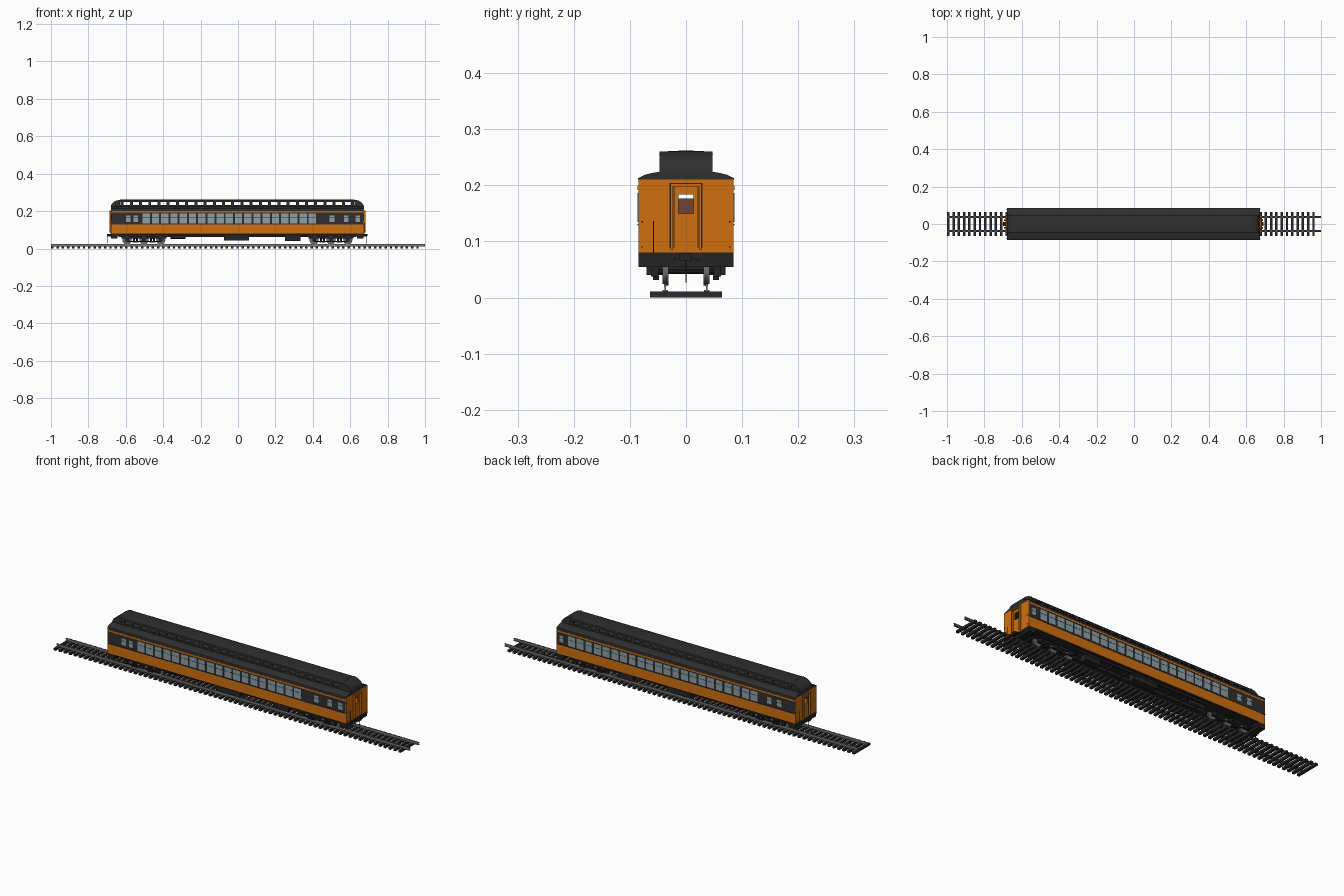
import bpy, bmesh, math
from mathutils import Matrix, Vector

cube = bpy.data.objects.get("Cube")
if cube:
    bpy.data.objects.remove(cube)


def material(name, r, g, b):
    m = bpy.data.materials.new(name)
    m.use_nodes = True
    m.diffuse_color = (r, g, b, 1)
    m.node_tree.nodes["Principled BSDF"].inputs["Base Color"].default_value = (r, g, b, 1)
    return m


ORANGE = material("orange paint", 0.63, 0.16, 0.005)
DARK = material("dark grey paint", 0.028, 0.028, 0.028)
BLACK = material("underframe black", 0.018, 0.018, 0.018)
GLASS = material("window glass", 0.27, 0.35, 0.39)
STEEL = material("wheel steel", 0.15, 0.14, 0.13)
RAIL = material("rail steel", 0.2, 0.19, 0.19)
TIE = material("dark timber", 0.026, 0.024, 0.022)
BROWN = material("brown interior", 0.17, 0.055, 0.035)


class Part:
    """Collects simple solids into one named object."""

    def __init__(self, name, mat):
        self.name, self.mat, self.bm = name, mat, bmesh.new()

    def box(self, x0, x1, y0, y1, z0, z1):
        centre = Vector((x0 + x1, y0 + y1, z0 + z1)) / 2
        size = Matrix.Diagonal((abs(x1 - x0), abs(y1 - y0), abs(z1 - z0), 1))
        bmesh.ops.create_cube(self.bm, size=1, matrix=Matrix.Translation(centre) @ size)

    def cylinder(self, centre, radius, length, axis="Y", sides=20, tip=None):
        turn = {"X": Matrix.Rotation(math.pi / 2, 4, "Y"),
                "Y": Matrix.Rotation(math.pi / 2, 4, "X"), "Z": Matrix()}[axis]
        bmesh.ops.create_cone(self.bm, cap_ends=True, segments=sides, radius1=radius,
                              radius2=radius if tip is None else tip, depth=length,
                              matrix=Matrix.Translation(centre) @ turn)

    def extrude(self, points, offset):
        face = self.bm.faces.new([self.bm.verts.new(p) for p in points])
        new = bmesh.ops.extrude_face_region(self.bm, geom=[face])["geom"]
        bmesh.ops.translate(self.bm, vec=offset,
                            verts=[v for v in new if isinstance(v, bmesh.types.BMVert)])

    def done(self, smooth=False):
        bmesh.ops.recalc_face_normals(self.bm, faces=self.bm.faces[:])
        mesh = bpy.data.meshes.new(self.name)
        self.bm.to_mesh(mesh)
        self.bm.free()
        mesh.materials.append(self.mat)
        ob = bpy.data.objects.new(self.name, mesh)
        bpy.context.collection.objects.link(ob)
        if smooth:
            bpy.ops.object.select_all(action="DESELECT")
            ob.select_set(True)
            bpy.context.view_layer.objects.active = ob
            bpy.ops.object.shade_smooth_by_angle(angle=math.radians(35))


X0, X1, W, CW = -0.68, 0.673, 0.085, 0.047     # body ends, half widths
MID = (X0 + X1) / 2
SIDES = (-1, 1)

# Track
ties = Part("track_ties", TIE)
for i in range(70):
    x = -0.993 + i * 0.0283
    ties.box(x - 0.0065, x + 0.0065, -0.064, 0.064, 0, 0.011)
ties.done()
rails = Part("track_rails", RAIL)
for s in SIDES:
    rails.box(-1, 1, s * 0.037 - 0.005, s * 0.037 + 0.005, 0.011, 0.013)
    rails.box(-1, 1, s * 0.037 - 0.001, s * 0.037 + 0.001, 0.013, 0.02)
    rails.box(-1, 1, s * 0.037 - 0.0025, s * 0.037 + 0.0025, 0.02, 0.024)
rails.done()

# Side walls in painted bands, kept hollow behind
for name, mat, z0, z1, out in (("lower_side_panels", ORANGE, 0.08, 0.129, 0),
                               ("window_band", DARK, 0.129, 0.192, 0),
                               ("upper_stripe", ORANGE, 0.192, 0.2, 0.001),
                               ("letterboard", DARK, 0.2, 0.211, 0)):
    wall = Part(name, mat)
    for s in SIDES:
        wall.box(X0 + 0.002, X1 - 0.002, s * (W - 0.004), s * (W + out), z0, z1)
    wall.done()
sill = Part("belt_sill", DARK)
for s in SIDES:
    sill.box(X0, X1, s * W, s * (W + 0.0015), 0.128, 0.131)
sill.done()

# Side windows: a long row plus small ones, different on each side
glass = Part("side_windows", GLASS)
bars = Part("window_sash_bars", DARK)


def window(s, x, half, z0, z1):
    glass.box(x - half, x + half, s * W, s * (W + 0.001), z0, z1)
    z = z0 + (z1 - z0) * 0.62
    bars.box(x - half, x + half, s * W, s * (W + 0.0018), z - 0.0006, z + 0.0006)


for s, start, count, small in ((-1, -0.49, 19, (-0.587, -0.546, 0.503, 0.579, 0.64)),
                               (1, -0.446, 22, (-0.588, -0.531, 0.645))):
    for i in range(count):
        window(s, start + i * 0.0493, 0.0195, 0.135, 0.186)
    for x in small:
        window(s, x, 0.0125, 0.143, 0.177)
glass.done()
bars.done()

# Ends with an open door light, raised door frame and fittings
ends = Part("end_walls", ORANGE)
frames = Part("end_door_frames", ORANGE)
seams = Part("end_door_seams", BLACK)
grabs = Part("end_handrails", BLACK)
steps = Part("vestibule_steps", BLACK)
couplers = Part("couplers", BLACK)
inside = Part("interior_partitions", BROWN)
for d, xe in ((-1, X0), (1, X1)):
    a, b = xe - d * 0.004, xe
    ends.box(a, b, -W, W, 0.078, 0.15)
    ends.box(a, b, -W, W, 0.184, 0.211)
    for s in SIDES:
        ends.box(a, b, s * 0.013, s * W, 0.15, 0.184)
        frames.box(b, b + d * 0.008, s * 0.023, s * 0.028, 0.085, 0.203)
        for y in (0.0215, 0.0285):
            seams.box(b, b + d * 0.001, s * y - 0.0006, s * y + 0.0006, 0.088, 0.203)
        for z in (0.09, 0.135):
            grabs.box(b, b + d * 0.004, s * 0.078 - 0.001, s * 0.078 + 0.001, z - 0.001, z + 0.001)
        couplers.cylinder((b + d * 0.006, s * 0.02, 0.068), 0.003, 0.02, "X", 10)
    frames.box(b, b + d * 0.008, -0.028, 0.028, 0.198, 0.203)
    seams.box(b, b + d * 0.001, -0.029, 0.029, 0.203, 0.2042)
    grabs.cylinder((b + d * 0.004, -d * 0.058, 0.108), 0.001, 0.056, "Z", 8)
    steps.box(b - d * 0.042, b, -W, W, 0.066, 0.08)
    steps.box(b - d * 0.036, b - d * 0.002, -W, W, 0.054, 0.066)
    couplers.box(b - d * 0.05, b + d * 0.01, -0.006, 0.006, 0.067, 0.077)
    couplers.box(b + d * 0.008, b + d * 0.02, -0.012, 0.01, 0.066, 0.078)
    couplers.cylinder((b + d * 0.016, 0, 0.052), 0.0012, 0.05, "Z", 8)
    inside.box(b - d * 0.07, b - d * 0.074, -0.08, 0.08, 0.081, 0.176)
for p in (ends, frames, seams, grabs, steps, couplers, inside):
    p.done()

# Lower roof: a curved shoulder along each side
shoulder = Part("roof_shoulders", DARK)
for s in SIDES:
    arc = [(W + 0.001, 0.21), (W, 0.213), (0.074, 0.2185), (0.06, 0.222), (CW - 0.003, 0.2245),
           (CW - 0.003, 0.21)]
    shoulder.extrude([(X0, s * y, z) for y, z in arc], (X1 - X0, 0, 0))
shoulder.box(X0, X1, -CW, CW, 0.21, 0.2225)
shoulder.done(True)

# Raised clerestory with open lights, crowned top and rounded hoods
lights, pitch, hood = 25, 0.0493, 0.05
first = MID - (lights - 1) * pitch / 2
clerestory = Part("clerestory_sides", DARK)
for s in SIDES:
    y0, y1 = s * (CW - 0.003), s * CW
    clerestory.box(X0 + hood, X1 - hood, y0, y1, 0.222, 0.233)
    clerestory.box(X0 + hood, X1 - hood, y0, y1, 0.248, 0.256)
    for i in range(lights + 1):
        x = first + (i - 0.5) * pitch
        clerestory.box(x - 0.008, x + 0.008, y0, y1, 0.233, 0.248)
clerestory.done()
top = Part("clerestory_roof", DARK)
crown = [(-CW - 0.001, 0.255), (-CW, 0.258), (-0.03, 0.261), (0, 0.262),
         (0.03, 0.261), (CW, 0.258), (CW + 0.001, 0.255)]
top.extrude([(X0 + hood, y, z) for y, z in crown], (X1 - X0 - 2 * hood, 0, 0))
top.done(True)
hoods = Part("clerestory_end_hoods", DARK)
for d, xe in ((-1, X0), (1, X1)):
    curve = [(0, 0.22), (0.001, 0.232), (0.012, 0.246), (0.028, 0.256), (hood, 0.2605), (hood, 0.22)]
    hoods.extrude([(xe - d * x, -CW, z) for x, z in curve], (0, 2 * CW, 0))
hoods.done(True)

# Underframe and equipment boxes
under = Part("underframe", BLACK)
under.box(X0 + 0.004, X1 - 0.004, -W + 0.002, W - 0.002, 0.076, 0.081)
under.box(X0 + 0.04, X1 - 0.04, -0.015, 0.015, 0.062, 0.076)
for s in SIDES:
    under.box(-0.37, 0.37, s * 0.066, s * 0.072, 0.066, 0.076)
for i in range(9):
    x = -0.34 + i * 0.085
    under.box(x - 0.003, x + 0.003, -0.07, 0.07, 0.068, 0.076)
under.done()
gear = Part("equipment_boxes", BLACK)
for s in SIDES:
    gear.box(-0.075, 0.06, s * 0.035, s * 0.07, 0.042, 0.076)
    gear.box(0.25, 0.335, s * 0.035, s * 0.07, 0.04, 0.074)
    gear.cylinder((-0.32, s * 0.05, 0.062), 0.011, 0.08, "X", 14)
gear.done(True)

# Six-wheel trucks
wheels = Part("wheels", STEEL)
truck = Part("truck_frames", BLACK)
for c in (-0.503, 0.497):
    for k in (-1, 0, 1):
        x = c + k * 0.09
        truck.cylinder((x, 0, 0.046), 0.004, 0.11, "Y", 10)
        for s in SIDES:
            wheels.cylinder((x, s * 0.038, 0.046), 0.022, 0.008)
            wheels.cylinder((x, s * 0.033, 0.046), 0.0245, 0.003)
            truck.box(x - 0.009, x + 0.009, s * 0.049, s * 0.062, 0.037, 0.056)
    for s in SIDES:
        truck.box(c - 0.12, c + 0.12, s * 0.05, s * 0.057, 0.054, 0.063)
        truck.box(c - 0.09, c + 0.09, s * 0.052, s * 0.056, 0.036, 0.041)
        for k in (-1, 1):
            x = c + k * 0.045
            for e in (-0.008, 0.008):
                truck.cylinder((x + e, s * 0.054, 0.047), 0.006, 0.016, "Z", 10)
            truck.box(x - 0.016, x + 0.016, s * 0.048, s * 0.059, 0.031, 0.038)
            truck.box(x - 0.011, x + 0.011, 0, s * 0.055, 0.05, 0.066)
            truck.box(c + k * 0.114, c + k * 0.12, 0, s * 0.057, 0.054, 0.063)
    truck.box(c - 0.06, c + 0.06, -0.014, 0.014, 0.058, 0.07)
wheels.done(True)
truck.done(True)
